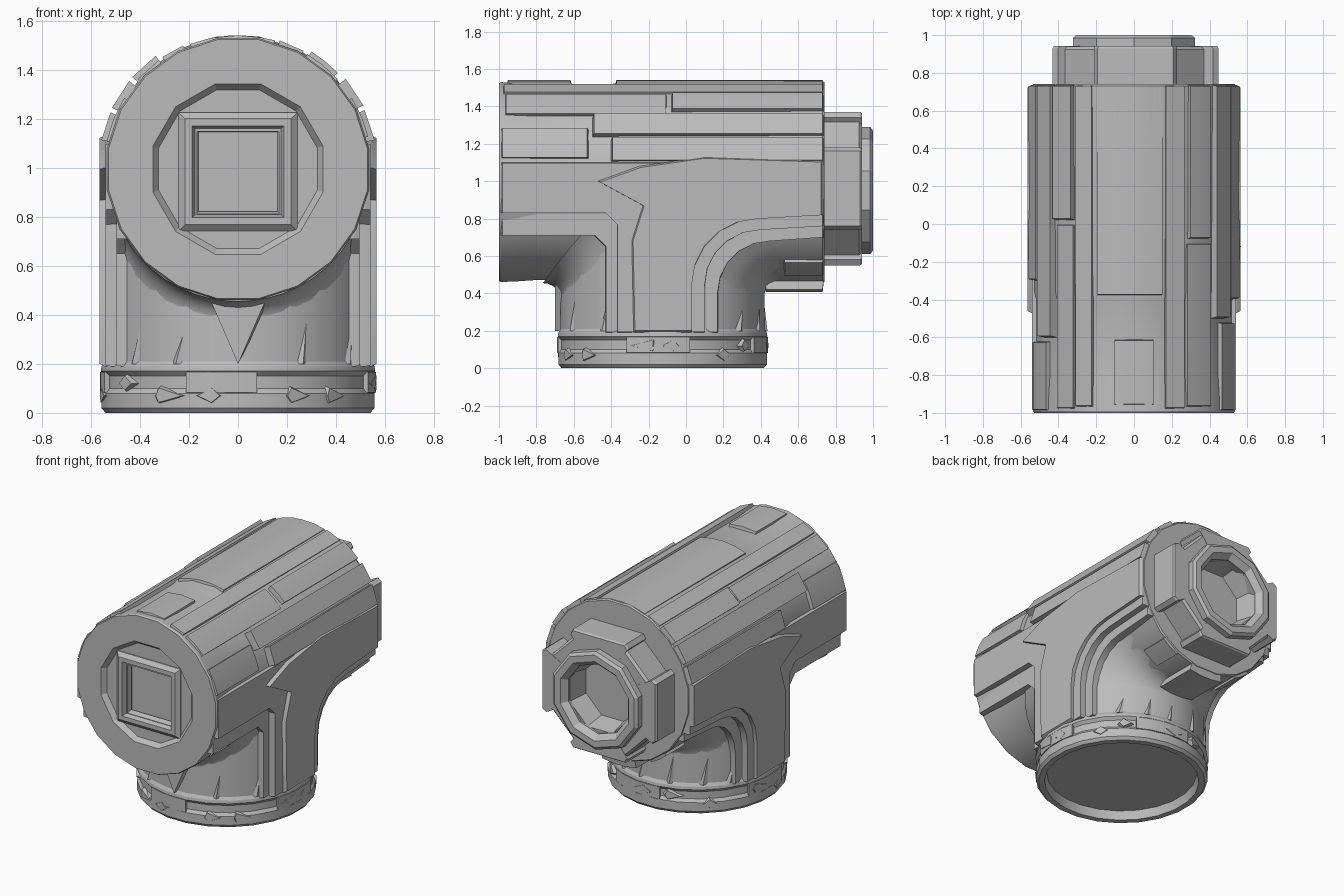
import bpy, bmesh, random
from math import sin, cos, pi, radians, sqrt
from mathutils import Vector

random.seed(4)
if "Cube" in bpy.data.objects:
    bpy.data.objects.remove(bpy.data.objects["Cube"], do_unlink=True)

GREY = (0.5, 0.5, 0.5, 1)
stone = bpy.data.materials.new("stone_grey")
stone.use_nodes = True
stone.diffuse_color = GREY
stone.node_tree.nodes["Principled BSDF"].inputs["Base Color"].default_value = GREY

PIPE_Z, BRANCH_Y = 0.995, -0.125   # axes of the main pipe and of the branch
PIPE_R, BRANCH_R = 0.53, 0.55


def finish(name, bm):
    bmesh.ops.remove_doubles(bm, verts=bm.verts, dist=0.0001)
    bmesh.ops.recalc_face_normals(bm, faces=bm.faces)
    mesh = bpy.data.meshes.new(name)
    bm.to_mesh(mesh)
    bm.free()
    mesh.materials.append(stone)
    mesh.shade_smooth()
    mesh.set_sharp_from_angle(angle=radians(20))
    obj = bpy.data.objects.new(name, mesh)
    bpy.context.collection.objects.link(obj)
    return obj


def polar(axis, r, a, length, zc=PIPE_Z):
    if axis == "y":
        return Vector((r * cos(a), length, zc + r * sin(a)))
    return Vector((r * cos(a), BRANCH_Y + r * sin(a), length))


def bridge(bm, rows):
    for a, b in zip(rows, rows[1:]):
        for i in range(len(a)):
            j = (i + 1) % len(a)
            bm.faces.new((a[i], a[j], b[j], b[i]))


def lathe(name, profile, segs, axis, zc=PIPE_Z, ring=False):
    """Turn (radius, length) points around an axis."""
    bm = bmesh.new()
    rows = [[bm.verts.new(polar(axis, r, 2 * pi * (i + 0.5) / segs, h, zc))
             for i in range(segs)] for r, h in profile]
    bridge(bm, rows + rows[:1] if ring else rows)
    return finish(name, bm)


def loft(name, sections):
    """Bridge closed loops of equal length and cap both ends."""
    bm = bmesh.new()
    rows = [[bm.verts.new(p) for p in s] for s in sections]
    bridge(bm, rows)
    bm.faces.new(rows[0])
    bm.faces.new(rows[-1])
    return finish(name, bm)


def side_slab(name, half, outline, bevel):
    """Thicken a (y, z) outline on both sides of the model, outer edges eased."""
    cy = sum(p[0] for p in outline) / len(outline)
    cz = sum(p[1] for p in outline) / len(outline)
    for side, label in ((1, "left_"), (-1, "right_")):
        loft(label + name, [[Vector((side * x, cy + (y - cy) * k, cz + (z - cz) * k)) for y, z in outline]
                            for x, k in ((0.39, 1), (half - 0.02, 1), (half, 1 - bevel))])


def panel(name, axis, a0, a1, l0, l1, r_in, r_out):
    """Curved raised strip lying on a pipe, tapered at its ends."""
    steps = max(1, round((a1 - a0) / 9))

    def section(length, rise):
        t = [radians(a0 + (a1 - a0) * i / steps) for i in range(steps + 1)]
        return ([polar(axis, r_in, a, length) for a in t]
                + [polar(axis, r_in + (r_out - r_in) * rise, a, length) for a in reversed(t)])
    e = 0.008
    return loft(name, [section(l0, 0.4), section(l0 + e, 1), section(l1 - e, 1), section(l1, 0.4)])


def cut(target, cutter):
    mod = target.modifiers.new("cut", "BOOLEAN")
    mod.object, mod.solver = cutter, "EXACT"
    bpy.context.view_layer.objects.active = target
    bpy.ops.object.modifier_apply(modifier=mod.name)
    bpy.data.objects.remove(cutter, do_unlink=True)
    target.data.set_sharp_from_angle(angle=radians(20))


# Main pipe with a faceted recess and a square socket in its front
pipe = lathe("main_pipe", [(0, -1), (0.535, -1), (0.541, -0.99), (0.537, -0.9), (PIPE_R, -0.8),
                           (PIPE_R, -0.4), (0.54, -0.36), (0.548, 0.73), (0.54, 0.74), (0, 0.74)], 20, "y")
FLOOR = -0.968
cut(pipe, lathe("recess_cutter", [(0, -1.1), (0.36, -1.1), (0.36, -1), (0.335, FLOOR), (0, FLOOR)], 12, "y"))
Q = sqrt(2)
cut(pipe, lathe("socket_cutter", [(0, -1.1), (0.168 * Q, -1.1), (0.168 * Q, -0.92), (0, -0.92)],
                4, "y", 0.98))
lathe("socket_frame", [(0.242 * Q, -0.95), (0.242 * Q, -0.975), (0.216 * Q, -0.998), (0.187 * Q, -0.998),
                       (0.162 * Q, -0.93)], 4, "y", 0.985, ring=True)

# Branch pipe with a grooved collar and a shallow hollow underneath
lathe("branch_pipe", [(0, 0.06), (0.49, 0.06), (0.505, 0.0), (0.545, 0.0), (0.562, 0.02), (0.562, 0.08),
                      (0.547, 0.1), (0.547, 0.15), (0.565, 0.17), (0.562, 0.19), (BRANCH_R, 0.21),
                      (BRANCH_R, 0.85), (0.5, 0.95), (0, 0.95)], 24, "z")
for a0, a1 in ((-112, -82), (-20, 15), (60, 100), (160, 195)):
    panel("collar_bridge", "z", a0, a1, 0.075, 0.175, 0.5, 0.564)


# Rounded crotches between both pipes
def crotch_section(x, side):
    s = sqrt(0.54 ** 2 - x * x)
    grow = (abs(x) / 0.48) ** 2
    r = (0.08 + 0.27 * grow) if side > 0 else (0.1 + 0.06 * grow)
    pts = [Vector((x, BRANCH_Y + side * (s - 0.06), PIPE_Z - s + 0.06))]
    for i in range(7):
        a = pi / 2 * i / 6
        pts.append(Vector((x, BRANCH_Y + side * (s + r - r * cos(a)), PIPE_Z - s - r + r * sin(a))))
    return pts


for side, label in ((1, "back"), (-1, "front")):
    loft(label + "_crotch", [crotch_section(0.48 * i / 8, side) for i in range(-8, 9)])


# Stepped side plates following the tee outline
def back_curve(y, z, r):
    arc = [(y + r - r * cos(pi / 2 * i / 5), z - r + r * sin(pi / 2 * i / 5)) for i in range(6)]
    return [(y, 0.19)] + arc + [(0.735, z + 0.02)]


for half, y, z, r, front_y, front_z in ((0.54, 0.1, 0.74, 0.3, -0.37, 0.83),
                                        (0.495, 0.17, 0.68, 0.28, -0.43, 0.71)):
    side_slab("stepped_side", half, back_curve(y, z, r) + [
        (0.735, 1.1), (-0.99, 1.1), (-0.99, front_z), (front_y - 0.06, front_z),
        (front_y, front_z - 0.06), (front_y, 0.19)], 0.008)
side_slab("side_plate", 0.565, back_curve(0.03, 0.8, 0.36) + [
    (0.735, 1.11), (0.1, 1.13), (-0.25, 1.08), (-0.47, 1.0), (-0.23, 0.87), (-0.29, 0.68), (-0.28, 0.19)], 0.02)

# Raised strips along the main pipe: broad on top, standing prouder on the flanks
panel("top_plate", "y", 74, 111, -0.38, 0.738, 0.5, 0.547)
panel("top_patch", "y", 79, 101, -0.96, -0.61, 0.5, 0.546)
for a0, a1, y0, y1, r in ((61, 72, -0.98, 0.738, 0.552), (42, 59, -0.97, -0.1, 0.548),
                          (44, 58, -0.08, 0.738, 0.566), (27, 40, -0.5, 0.738, 0.574),
                          (12, 25, -0.4, 0.738, 0.57), (14, 32, -0.99, -0.52, 0.548),
                          (114, 124, -0.97, 0.738, 0.552), (126, 138, -0.98, 0.0, 0.55),
                          (126, 139, 0.02, 0.738, 0.572), (141, 154, -0.6, 0.738, 0.572),
                          (156, 168, -0.3, 0.738, 0.57), (148, 168, -0.99, -0.62, 0.548)):
    panel("pipe_strip", "y", a0, a1, y0, y1, 0.5, r)

# Blocks under the back end of the pipe
panel("under_block", "y", -103, -77, 0.42, 0.738, 0.48, 0.59)
for a0 in (-64, -130):
    panel("under_side_block", "y", a0, a0 + 14, 0.52, 0.738, 0.48, 0.56)

# Back cap: a hollow octagon with four arms and a ring on top
CAP_Z = 0.96
lathe("back_cap", [(0, 0.8), (0.22, 0.8), (0.25, 0.94), (0.415, 0.94), (0.432, 0.925), (0.432, 0.7),
                   (0, 0.7)], 8, "y", CAP_Z)
for i in range(4):
    out = Vector((cos(pi / 2 * i), 0, sin(pi / 2 * i)))
    across = Vector((-out.z, 0, out.x))
    reach = 0.41 if i % 2 else 0.44
    arm = [(0.3, -0.16), (reach - 0.03, -0.22), (reach, -0.2), (reach, 0.2), (reach - 0.03, 0.22), (0.3, 0.16)]
    loft("cap_arm", [[Vector((0.008, y, CAP_Z)) + (out * r + across * w) * k for r, w in arm]
                     for y, k in ((0.7, 1), (0.93, 1), (0.942, 0.98))])
lathe("cap_ring", [(0.25, 0.9), (0.34, 0.9), (0.34, 0.985), (0.32, 1.0), (0.275, 1.0), (0.24, 0.96)],
      10, "y", 0.95, ring=True)

# Pointed spur below the front mouth
spur = [(-0.13, 0.5), (0.13, 0.5), (0.0, 0.2)]
loft("front_spur", [[Vector((x * k, y, z)) for x, z in spur]
                    for k, y in ((1.2, -0.6), (1.0, -0.7))])

# Upright folds on the branch, tapering to points
for a in (-145, -122, -66, -42, 42, 62, 80, 102, 122, 140):
    t0, t1 = radians(a), radians(a + random.uniform(8, 14))
    tip = random.uniform(0.4, 0.55)
    loft("branch_fold", [[polar("z", 0.53, t0, 0.2), polar("z", 0.563, (t0 + t1) / 2, 0.2), polar("z", 0.53, t1, 0.2)],
                         [polar("z", r, t1, tip) for r in (0.53, 0.535, 0.54)]])

# Flat uneven chips around the collar
for i in range(14):
    a = 2 * pi * (i + random.random() * 0.6) / 14
    c = polar("z", 0.53, a, random.choice((0.07, 0.12)))
    out = Vector((cos(a), sin(a), 0)) * 0.034
    along = Vector((-sin(a), cos(a), 0)) * random.uniform(0.06, 0.1)
    up = Vector((0, 0, 0.045))
    tilt = along * random.uniform(-0.7, 0.7)
    loft("collar_chip", [[c - along, c - up + tilt, c + along, c + up + tilt],
                         [c + out + v for v in (-along * 0.7, tilt - up * 0.6, along * 0.6, tilt + up * 0.7)]])
